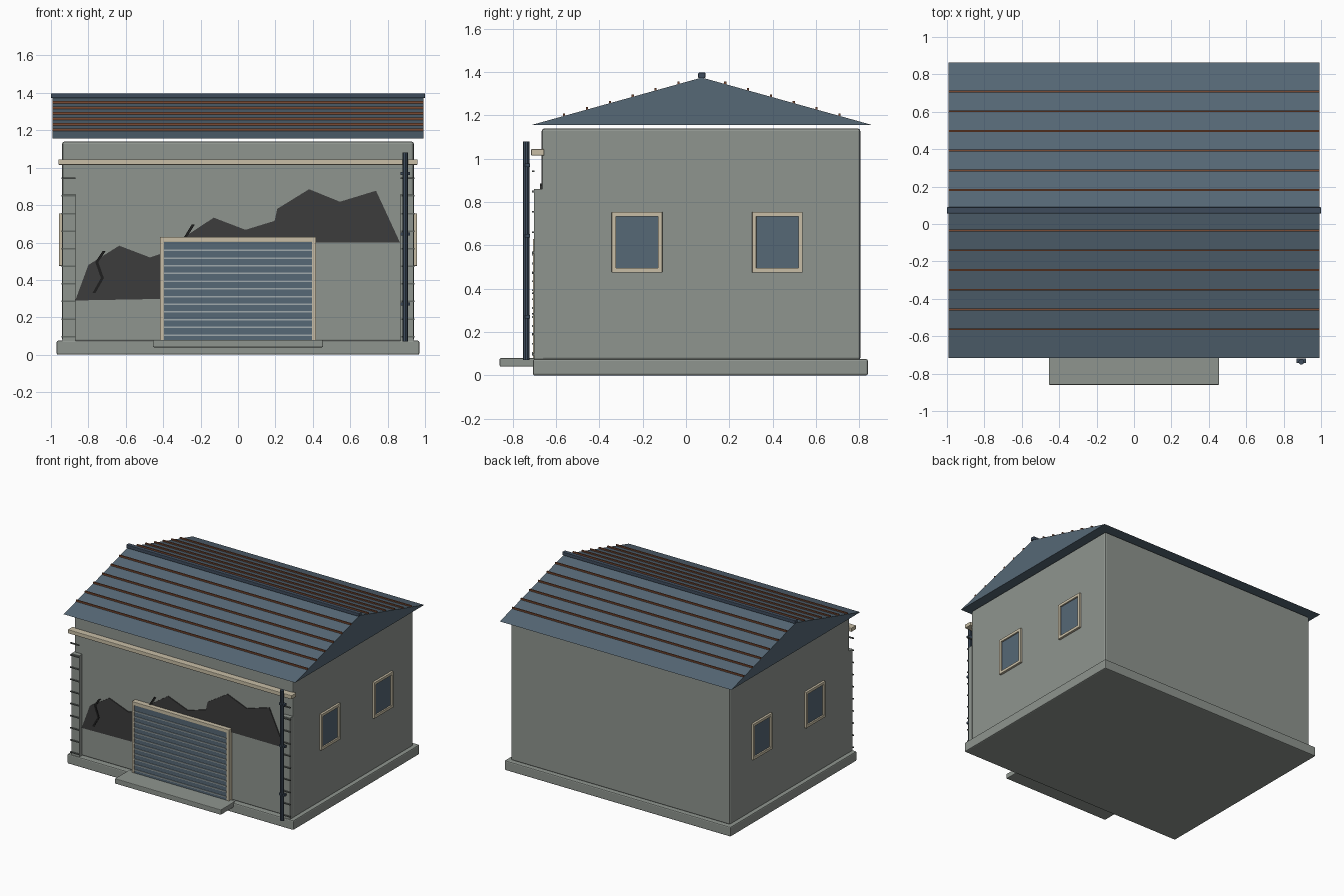
import bpy, bmesh, math
from mathutils import Vector

if "Cube" in bpy.data.objects:
    bpy.data.objects.remove(bpy.data.objects["Cube"])


def material(name, r, g, b):
    m = bpy.data.materials.new(name)
    lin = [((c / 255 + 0.055) / 1.055) ** 2.4 for c in (r, g, b)]
    m.diffuse_color = (*lin, 1)
    m.use_nodes = True
    m.node_tree.nodes["Principled BSDF"].inputs["Base Color"].default_value = m.diffuse_color
    return m


WALL = material("grey_concrete", 143, 149, 143)
BLUE = material("slate_blue", 86, 104, 118)
PIPE = material("dark_blue", 62, 76, 92)
RUST = material("rust_brown", 122, 74, 50)
CREAM = material("cream_trim", 200, 190, 166)
SOOT = material("soot_grey", 60, 60, 60)
CRACK = material("crack_black", 30, 30, 30)
SLAT = material("pale_slat", 160, 170, 172)
JOINT = material("joint_grey", 98, 104, 100)


def finish(name, bm, mat, bevel=0):
    bmesh.ops.recalc_face_normals(bm, faces=bm.faces)
    me = bpy.data.meshes.new(name)
    bm.to_mesh(me)
    bm.free()
    me.materials.append(mat)
    ob = bpy.data.objects.new(name, me)
    bpy.context.collection.objects.link(ob)
    if bevel:
        mod = ob.modifiers.new("bevel", 'BEVEL')
        mod.width = bevel
        mod.segments = 2
    return ob


def box(name, x0, x1, y0, y1, z0, z1, mat, bevel=0):
    bm = bmesh.new()
    bmesh.ops.create_cube(bm, size=1)
    for v in bm.verts:
        v.co = ((x0 + x1) / 2 + v.co.x * (x1 - x0),
                (y0 + y1) / 2 + v.co.y * (y1 - y0),
                (z0 + z1) / 2 + v.co.z * (z1 - z0))
    return finish(name, bm, mat, bevel)


def extrude(name, pts, offset, mat):
    # closed outline pushed along an offset
    bm = bmesh.new()
    face = bm.faces.new([bm.verts.new(p) for p in pts])
    res = bmesh.ops.extrude_face_region(bm, geom=[face], use_keep_orig=True)
    verts = [g for g in res["geom"] if isinstance(g, bmesh.types.BMVert)]
    bmesh.ops.translate(bm, verts=verts, vec=offset)
    return finish(name, bm, mat)


# main masses
box("foundation", -0.97, 0.97, -0.707, 0.84, 0, 0.075, WALL, 0.008)
box("walls", -0.94, 0.94, -0.666, 0.805, 0.07, 1.14, WALL, 0.012)
box("entrance_apron", -0.455, 0.455, -0.86, -0.68, 0.04, 0.08, WALL, 0.005)

# gable roof with ridge cap and seams
RY, EAVE, TOP, HALF = 0.073, 1.155, 1.375, 0.79
extrude("roof", [(-0.993, RY - HALF, EAVE), (-0.993, RY + HALF, EAVE), (-0.993, RY, TOP)],
        (1.986, 0, 0), BLUE)
box("ridge_cap", -1, 1, RY - 0.017, RY + 0.017, 1.372, 1.398, PIPE, 0.005)
for side in (-1, 1):
    for i in range(6):
        d = 0.108 + i * 0.1055
        y, z = RY + side * d, TOP - (TOP - EAVE) * d / HALF
        box("roof_seam", -0.993, 0.993, y - 0.005, y + 0.005, z - 0.005, z + 0.011, RUST)

# front beam
box("front_beam", -0.96, 0.96, -0.715, -0.655, 1.015, 1.045, CREAM, 0.004)

# corner piers with joints
for s in (-1, 1):
    xa, xb = sorted((s * 0.87, s * 0.938))
    box("corner_pier", xa, xb, -0.702, -0.66, 0.07, 0.86, WALL)
    xa, xb = sorted((s * 0.868, s * 0.944))
    for i in range(10):
        z = 0.097 + i * 0.094
        box("pier_joint", xa, xb, -0.71, -0.70, z - 0.004, z + 0.004, JOINT)

# roller door with frame and slats
box("roller_door", -0.397, 0.397, -0.705, -0.66, 0.075, 0.605, BLUE)
for i in range(12):
    z = 0.105 + i * 0.0412
    box("door_slat", -0.395, 0.395, -0.711, -0.704, z - 0.004, z + 0.004, SLAT)
for s in (-1, 1):
    xa, xb = sorted((s * 0.395, s * 0.417))
    box("door_jamb", xa, xb, -0.707, -0.66, 0.075, 0.63, CREAM, 0.003)
box("door_lintel", -0.417, 0.417, -0.707, -0.66, 0.603, 0.63, CREAM, 0.003)

# side windows
for s in (-1, 1):
    for yc in (-0.226, 0.422):
        def bar(name, y0, y1, z0, z1, x, mat, bev=0):
            xa, xb = sorted((s * 0.93, s * x))
            box(name, xa, xb, yc + y0, yc + y1, z0, z1, mat, bev)
        bar("window_pane", -0.105, 0.105, 0.487, 0.743, 0.946, BLUE)
        bar("window_sill", -0.117, 0.117, 0.475, 0.497, 0.957, CREAM, 0.003)
        bar("window_head", -0.117, 0.117, 0.733, 0.755, 0.957, CREAM, 0.003)
        bar("window_side", -0.117, -0.097, 0.475, 0.755, 0.957, CREAM, 0.003)
        bar("window_side", 0.097, 0.117, 0.475, 0.755, 0.957, CREAM, 0.003)

# soot patches on the front wall
patches = [
    [(-0.87, 0.29), (-0.80, 0.48), (-0.635, 0.583), (-0.47, 0.52), (-0.37, 0.555), (-0.33, 0.30)],
    [(-0.32, 0.60), (-0.27, 0.64), (-0.13, 0.733), (0.04, 0.668), (0.20, 0.717), (0.24, 0.60)],
    [(0.17, 0.60), (0.21, 0.78), (0.38, 0.885), (0.545, 0.818), (0.738, 0.877), (0.866, 0.60)],
]
for p in patches:
    extrude("soot_patch", [(x, -0.673, z) for x, z in p], (0, 0.009, 0), SOOT)

# cracks as zigzag strips
cracks = [[(-0.715, 0.555), (-0.755, 0.495), (-0.725, 0.41), (-0.77, 0.33)],
          [(-0.24, 0.695), (-0.28, 0.63), (-0.25, 0.55)]]
w = 0.008
for c in cracks:
    outline = [(x - w, -0.677, z) for x, z in c] + [(x + w, -0.677, z) for x, z in reversed(c)]
    extrude("wall_crack", outline, (0, 0.006, 0), CRACK)

# drain pipe and brackets
bm = bmesh.new()
bmesh.ops.create_cone(bm, cap_ends=True, segments=10, radius1=0.015, radius2=0.015, depth=1.01)
bmesh.ops.translate(bm, verts=bm.verts, vec=(0.895, -0.737, 0.575))
finish("drain_pipe", bm, PIPE)
for z in (0.27, 0.645, 0.97):
    box("pipe_bracket", 0.87, 0.92, -0.743, -0.72, z - 0.008, z + 0.008, PIPE)
